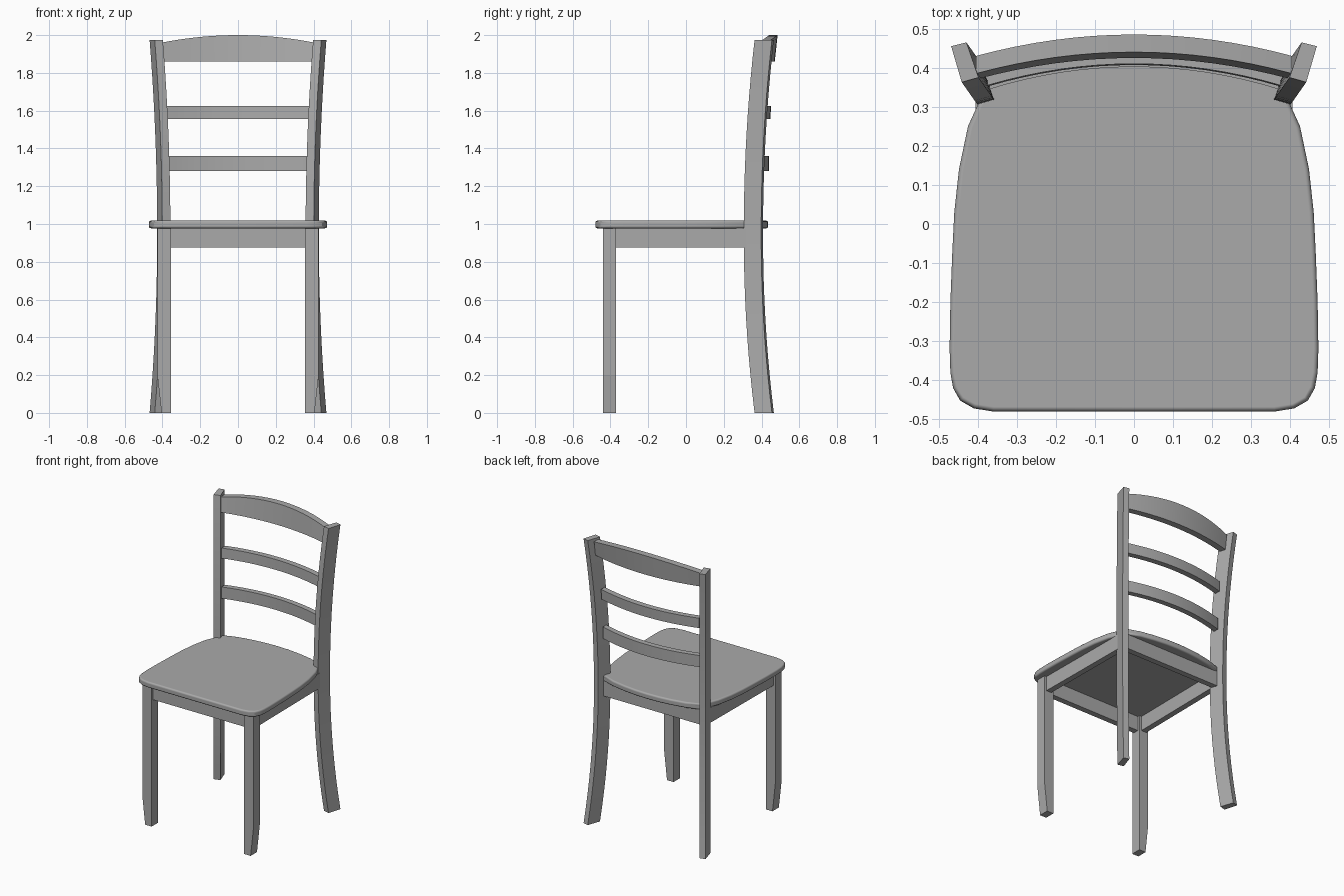
import bpy, bmesh
from mathutils import Vector

if "Cube" in bpy.data.objects:
    bpy.data.objects.remove(bpy.data.objects["Cube"])

wood = bpy.data.materials.new("grey paint")
wood.diffuse_color = (0.4, 0.4, 0.4, 1)
wood.use_nodes = True
wood.node_tree.nodes["Principled BSDF"].inputs["Base Color"].default_value = wood.diffuse_color


def loft(name, rings, smooth=None):
    """Skin a list of equal-length point rings and cap both ends."""
    bm = bmesh.new()
    vs = [[bm.verts.new(p) for p in r] for r in rings]
    n = len(rings[0])
    for a, b in zip(vs, vs[1:]):
        for i in range(n):
            j = (i + 1) % n
            bm.faces.new((a[i], a[j], b[j], b[i]))
    bm.faces.new(vs[0][::-1])
    bm.faces.new(vs[-1])
    bmesh.ops.recalc_face_normals(bm, faces=bm.faces)
    me = bpy.data.meshes.new(name)
    bm.to_mesh(me)
    bm.free()
    me.materials.append(wood)
    ob = bpy.data.objects.new(name, me)
    bpy.context.collection.objects.link(ob)
    if smooth:
        bpy.ops.object.select_all(action='DESELECT')
        ob.select_set(True)
        bpy.context.view_layer.objects.active = ob
        bpy.ops.object.shade_smooth_by_angle(angle=smooth)
    return ob


def prism(name, outline, z0, z1, smooth=None):
    return loft(name, [[(x, y, z) for x, y in outline] for z in (z0, z1)], smooth)


# Seat: half outline mirrored, rounded rim
half = [(0, -.48), (.36, -.48), (.41, -.472), (.445, -.452), (.463, -.42), (.47, -.38),
        (.472, -.32), (.47, -.2), (.465, -.07), (.46, .03), (.448, .14), (.425, .25),
        (.40, .305), (.375, .37), (.28, .403), (.18, .422), (.09, .432), (0, .435)]
outline = half + [(-x, y) for x, y in half[-2:0:-1]]
seat = prism("seat", outline, .977, 1.018, .45)
bev = seat.modifiers.new("rounded rim", 'BEVEL')
bev.width, bev.segments, bev.limit_method, bev.angle_limit = .012, 3, 'ANGLE', 1.2
bev.harden_normals = True

# Rear posts: angled section sweeping outward and back at both ends
section = [(.401, .306), (.358, .318), (.389, .408), (.428, .398)]
for side, s in (("right", 1), ("left", -1)):
    rings = []
    for i in range(21):
        z = 1.975 * i / 20
        t = max(0, (z - .97) / 1.005, (.93 - z) / .93) ** 2.0
        rings.append([(s * (x + .04 * t), y + .057 * t, z) for x, y in section])
    loft(side + "_rear_post", rings, .5)

    # Front legs, tapered on the outer side near the floor
    loft(side + "_front_leg", [[(s * .355, -.44, z), (s * xo, -.44, z),
                               (s * xo, -.37, z), (s * .355, -.37, z)]
                              for z, xo in ((0, .405), (.2, .427), (.98, .427))])

    # Side aprons
    prism(side + "_apron", [(s * .372, -.38), (s * .412, -.38),
                            (s * .405, .33), (s * .365, .33)], .875, .98)

# Front and back aprons
for name, y0, y1, w in (("front_apron", -.425, -.385, .36), ("back_apron", .33, .37, .375)):
    prism(name, [(-w, y0), (w, y0), (w, y1), (-w, y1)], .875, .98)


def back_rail(name, half_w, z0, z1, rise, y_mid, y_end, thick, lean=0):
    """Curved slat between the posts; rise arches its top edge."""
    rings = []
    for i in range(17):
        u = -1 + i / 8
        x, y = half_w * u, y_mid - (y_mid - y_end) * u * u
        top = z1 + rise * (1 - u * u)
        rings.append([(x, y, z0), (x, y + thick, z0),
                      (x, y + thick + lean, top), (x, y + lean, top)])
    loft(name, rings, .5)


back_rail("crest_rail", .405, 1.86, 1.96, .04, .425, .37, .045, .015)
back_rail("middle_rail", .375, 1.555, 1.625, 0, .407, .352, .04, .003)
back_rail("lower_rail", .37, 1.28, 1.36, 0, .402, .345, .038)
